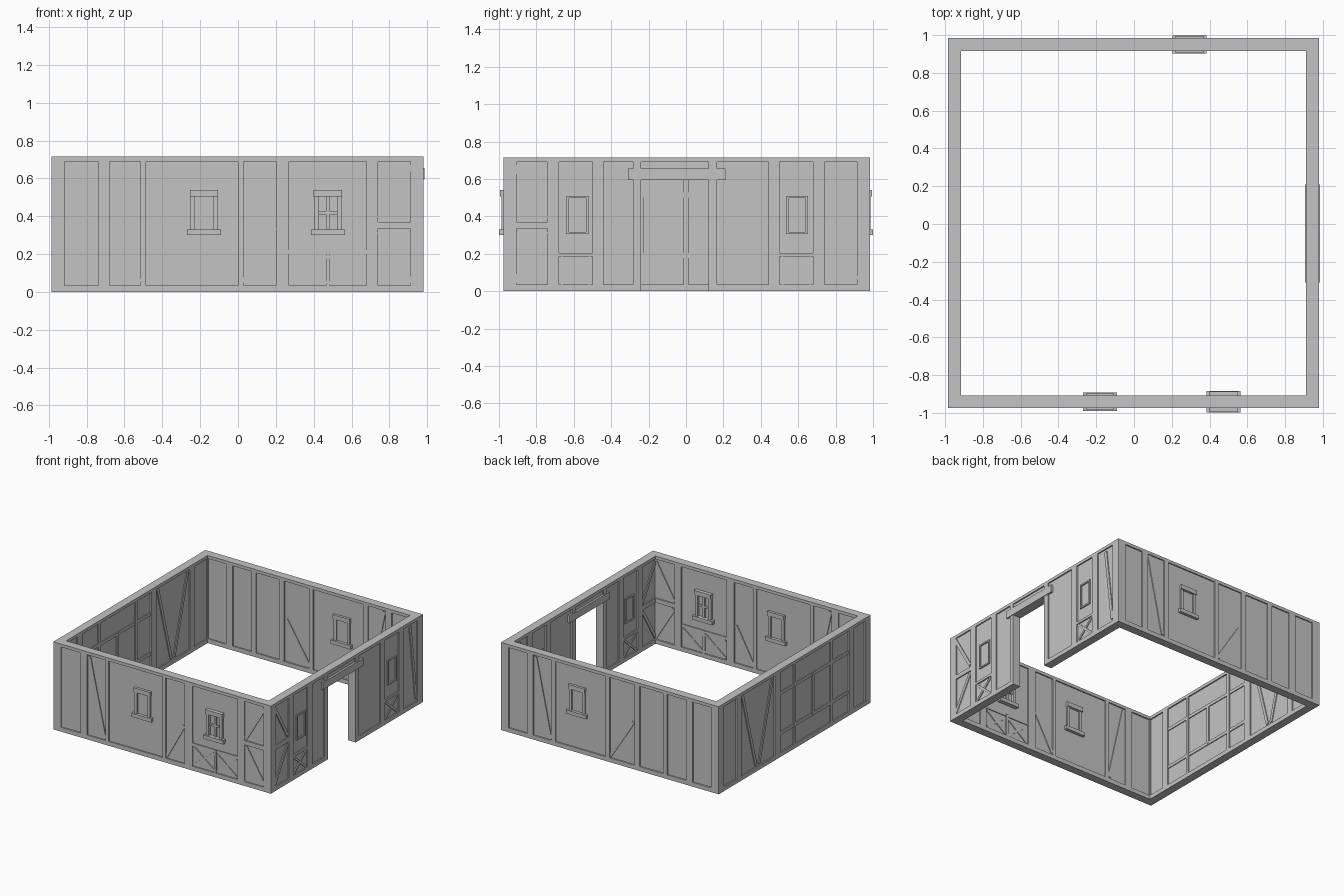
import bpy, bmesh, math
from mathutils import Matrix, Vector

cube = bpy.data.objects.get("Cube")
if cube:
    bpy.data.objects.remove(cube, do_unlink=True)

grey = bpy.data.materials.new("plain grey")
grey.use_nodes = True
COLOUR = (0.55, 0.55, 0.55, 1)
grey.diffuse_color = COLOUR
grey.node_tree.nodes["Principled BSDF"].inputs["Base Color"].default_value = COLOUR

TOP = 0.715
SILL, PLATE = 0.035, 0.69
FRAME, FILL, BRACE = 0.034, 0.024, 0.031   # half depths


class Part:
    """A mesh made of boxes in a wall's own plane: u along, z up."""

    def __init__(self, name, axis, centre):
        self.name, self.axis, self.centre = name, axis, centre
        self.bm = bmesh.new()

    def place(self, u, z):
        return Vector((u, self.centre, z)) if self.axis == "x" else Vector((self.centre, u, z))

    def box(self, u0, u1, z0, z1, half, tilt=0):
        turn = Matrix.Rotation(math.pi / 2, 4, "Z") if self.axis == "y" else Matrix()
        size = Matrix.Diagonal((u1 - u0, 2 * half, z1 - z0, 1))
        at = Matrix.Translation(self.place((u0 + u1) / 2, (z0 + z1) / 2))
        bmesh.ops.create_cube(self.bm, size=1,
                              matrix=at @ turn @ Matrix.Rotation(tilt, 4, "Y") @ size)

    def brace(self, a, b, width=0.026):
        (u0, z0), (u1, z1) = a, b
        length = math.hypot(u1 - u0, z1 - z0)
        u, z = (u0 + u1) / 2, (z0 + z1) / 2
        self.box(u - length / 2, u + length / 2, z - width / 2, z + width / 2,
                 BRACE, -math.atan2(z1 - z0, u1 - u0))

    def cross(self, u0, u1, z0, z1):
        self.brace((u0, z0), (u1, z1), 0.018)
        self.brace((u0, z1), (u1, z0), 0.018)

    def finish(self):
        mesh = bpy.data.meshes.new(self.name)
        self.bm.to_mesh(mesh)
        self.bm.free()
        mesh.materials.append(grey)
        bpy.context.collection.objects.link(bpy.data.objects.new(self.name, mesh))


def wall(name, axis, centre, posts, fills, sills):
    """Infill slabs plus the main timber frame of one wall."""
    infill = Part(name + "_infill", axis, centre)
    for u0, u1, z0 in fills:
        infill.box(u0, u1, z0, TOP - 0.01, FILL)
    infill.finish()
    timber = Part(name + "_timber", axis, centre)
    for u0, u1 in posts:
        timber.box(u0, u1, 0, TOP, FRAME)
    for u0, u1 in sills:
        timber.box(u0, u1, 0, SILL, FRAME)
    timber.box(posts[0][0], posts[-1][1], PLATE, TOP, FRAME)
    return timber


def window(name, axis, centre, u, half, muntins=False):
    """Framed window with jambs, head and projecting sill."""
    part = Part(name, axis, centre)
    part.box(u - 0.09, u + 0.09, 0.30, 0.33, half)
    part.box(u - 0.075, u + 0.075, 0.505, 0.54, half - 0.004)
    for side in (-1, 1):
        part.box(u + side * 0.06 - 0.012, u + side * 0.06 + 0.012, 0.33, 0.505, half - 0.012)
    if muntins:
        part.box(u - 0.009, u + 0.009, 0.33, 0.505, FRAME)
        part.box(u - 0.05, u + 0.05, 0.41, 0.425, FRAME)
    part.finish()


FULL = (-0.985, 0.98)
SIDE = (-0.975, 0.985)

# Front wall
FRONT = -0.941
front = wall("front_wall", "x", FRONT,
             [(-0.985, -0.92), (-0.74, -0.68), (-0.515, -0.485), (0.0, 0.03),
              (0.20, 0.27), (0.68, 0.74), (0.92, 0.98)], [(*FULL, 0)], [FULL])
front.brace((-0.665, 0.68), (-0.525, 0.05))
front.brace((0.03, 0.05), (0.19, 0.34))
front.box(0.27, 0.68, 0.20, 0.222, BRACE)
front.box(0.465, 0.485, 0.03, 0.22, FRAME)
for u0, u1 in ((0.28, 0.465), (0.485, 0.67)):
    front.cross(u0, u1, 0.045, 0.19)
front.box(0.74, 0.92, 0.335, 0.37, FRAME)
front.brace((0.75, 0.39), (0.915, 0.67))
front.brace((0.75, 0.32), (0.915, 0.05))
front.finish()
window("front_plain_window", "x", FRONT, -0.18, 0.049)
window("front_paned_window", "x", FRONT, 0.475, 0.058, True)

# Back wall
BACK = 0.951
back = wall("back_wall", "x", BACK,
            [(-0.985, -0.92), (-0.75, -0.69), (-0.52, -0.48), (-0.27, -0.225),
             (0.0, 0.035), (0.49, 0.53), (0.69, 0.745), (0.92, 0.98)],
            [(*FULL, 0)], [FULL])
back.brace((0.675, 0.68), (0.54, 0.05))
back.brace((0.0, 0.05), (-0.21, 0.38))
back.finish()
window("back_window", "x", BACK, 0.295, 0.048)

# Door wall, with a doorway open to the ground
RIGHT = 0.945
door = wall("door_wall", "y", RIGHT,
            [(-0.975, -0.92), (-0.74, -0.68), (-0.50, -0.44), (-0.28, -0.24),
             (0.12, 0.165), (0.44, 0.50), (0.68, 0.74), (0.92, 0.985)],
            [(-0.975, -0.24, 0), (-0.24, 0.12, 0.60), (0.12, 0.985, 0)],
            [(-0.975, -0.24), (0.12, 0.985)])
door.box(-0.92, -0.74, 0.335, 0.37, FRAME)
door.brace((-0.75, 0.39), (-0.915, 0.67))
door.brace((-0.75, 0.32), (-0.915, 0.05))
door.brace((0.83, 0.67), (0.905, 0.06))
for u0, u1 in ((-0.68, -0.50), (0.50, 0.68)):
    door.box(u0, u1, 0.185, 0.205, FRAME)
    door.cross(u0 + 0.01, u1 - 0.01, 0.04, 0.18)
door.finish()

lintel = Part("door_lintel", "y", RIGHT)
lintel.box(-0.31, 0.21, 0.595, 0.655, 0.04)
lintel.finish()

for side, u in (("front", -0.58), ("back", 0.593)):
    frame = Part("door_wall_window_" + side, "y", RIGHT)
    for edge in (-0.052, 0.052):
        frame.box(u + edge - 0.006, u + edge + 0.006, 0.305, 0.51, FRAME)
    for z in (0.311, 0.504):
        frame.box(u - 0.052, u + 0.052, z - 0.006, z + 0.006, FRAME)
    frame.finish()

# Gridded wall opposite the door
LEFT = -0.95
grid = wall("grid_wall", "y", LEFT,
            [(-0.975, -0.91), (-0.76, -0.70), (0.19, 0.26), (0.69, 0.75), (0.92, 0.985)],
            [(*SIDE, 0)], [SIDE])
for u in (-0.475, 0.0):
    grid.box(u - 0.014, u + 0.014, 0, TOP, FRAME)
grid.box(-0.25, -0.225, 0.19, 0.52, FRAME)
for z in (0.19, 0.515):
    grid.box(-0.70, 0.19, z - 0.013, z + 0.013, BRACE)
grid.brace((0.665, 0.67), (0.495, 0.05))
grid.brace((0.285, 0.67), (0.455, 0.05))
grid.finish()
